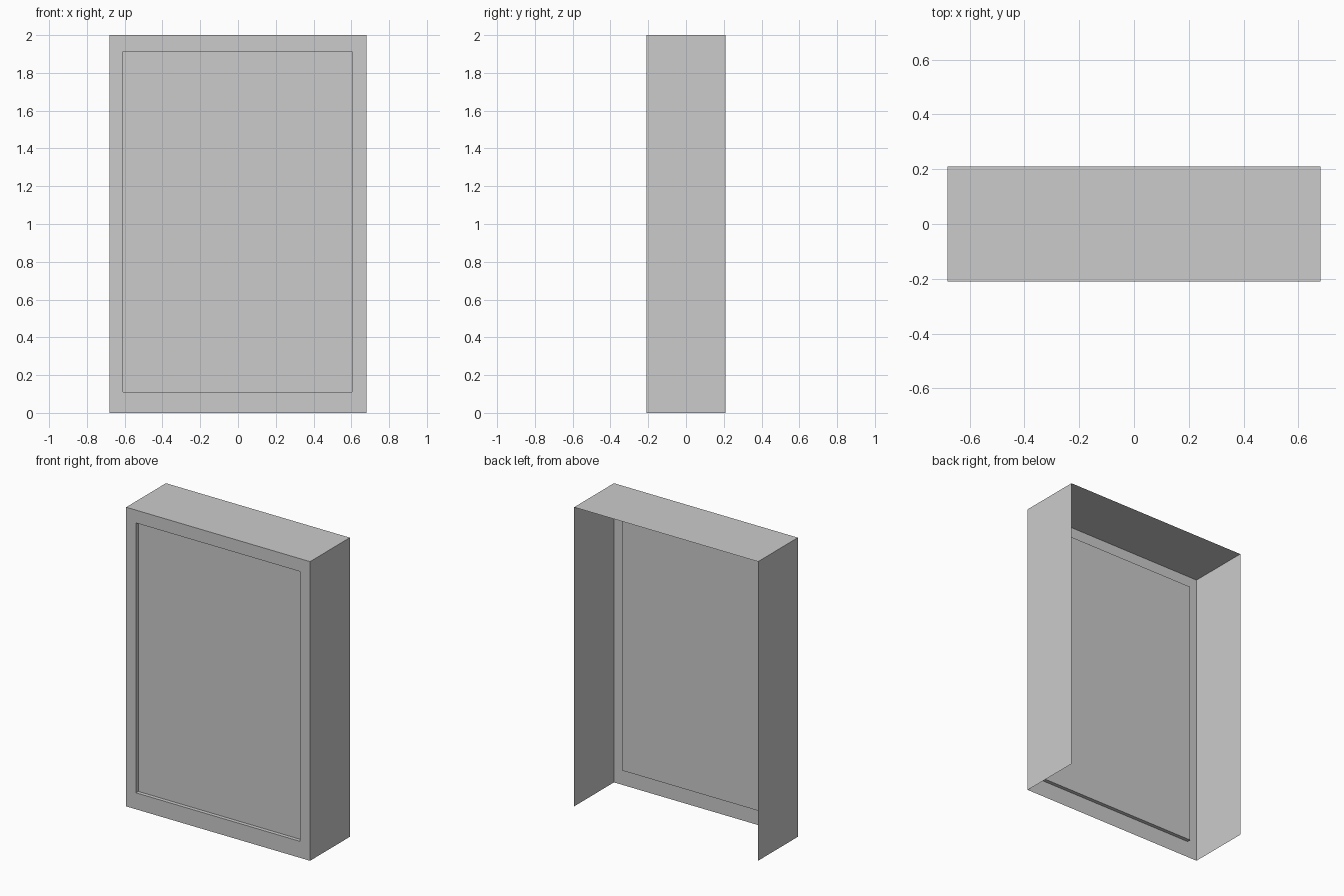
import bpy, bmesh

if "Cube" in bpy.data.objects:
    bpy.data.objects.remove(bpy.data.objects["Cube"])

W, D, H = 0.68, 0.21, 2.0      # half width, half depth, height
RECESS = 0.025                 # how far the panel sits behind the frame


def ring(bm, x0, x1, z0, z1, y):
    return [bm.verts.new((x, y, z)) for x, z in
            ((x0, z0), (x1, z0), (x1, z1), (x0, z1))]


def bridge(bm, a, b, sides=range(4)):
    for i in sides:
        j = (i + 1) % 4
        bm.faces.new((a[i], a[j], b[j], b[i]))


bm = bmesh.new()
back = ring(bm, -W, W, 0, H, D)
front = ring(bm, -W, W, 0, H, -D)
lip = ring(bm, -0.608, 0.604, 0.11, 1.914, -D)
panel = ring(bm, -0.608, 0.604, 0.11, 1.914, -D + RECESS)

# thin outer walls: two sides and top, open at back and bottom
bridge(bm, back, front, (1, 2, 3))
# front frame, reveal and recessed panel
bridge(bm, front, lip)
bridge(bm, lip, panel)
bm.faces.new(panel)
# frame faces forward, so the walls face outward

mesh = bpy.data.meshes.new("framed_open_case")
bm.to_mesh(mesh)
bm.free()
case = bpy.data.objects.new("framed_open_case", mesh)
bpy.context.collection.objects.link(case)
